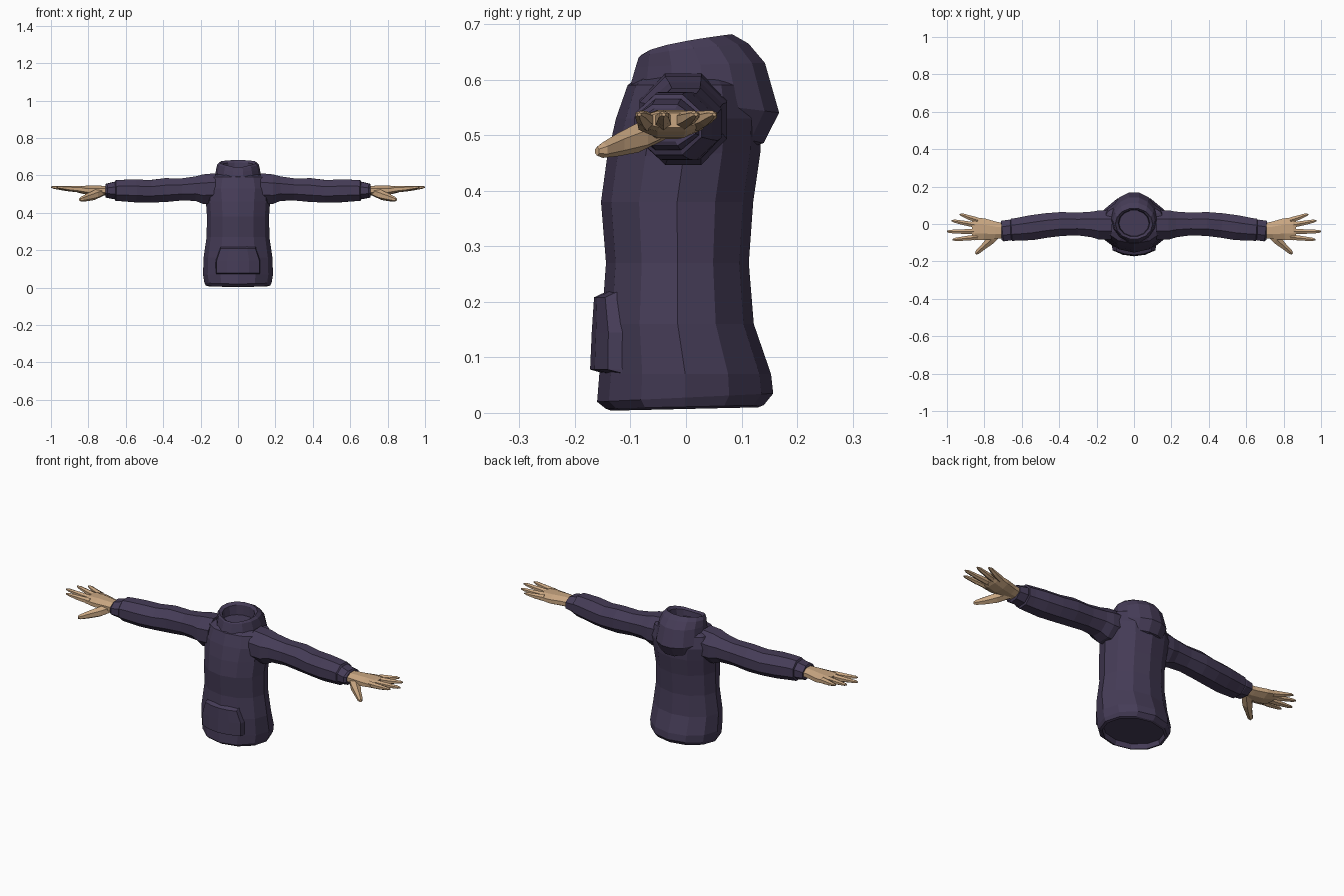
import bpy, bmesh, math
from mathutils import Vector


def material(name, rgb):
    m = bpy.data.materials.new(name)
    m.diffuse_color = (*rgb, 1)
    return m


cloth = material("dark purple cloth", (0.060, 0.045, 0.095))
skin = material("tan skin", (0.58, 0.38, 0.22))


def finish(bm, name, mat, mirror=False):
    bmesh.ops.recalc_face_normals(bm, faces=bm.faces[:])
    me = bpy.data.meshes.new(name)
    bm.to_mesh(me)
    bm.free()
    me.materials.append(mat)
    ob = bpy.data.objects.new(name, me)
    bpy.context.collection.objects.link(ob)
    if mirror:
        ob.modifiers.new("mirror", "MIRROR").use_mirror_merge = False
    return ob


def loft(bm, loops):
    """Skin a list of vertex loops and close both ends."""
    rings = [[bm.verts.new(p) for p in loop] for loop in loops]
    n = len(rings[0])
    for a, b in zip(rings, rings[1:]):
        for i in range(n):
            j = (i + 1) % n
            bm.faces.new((a[i], a[j], b[j], b[i]))
    bm.faces.new(rings[0][::-1])
    bm.faces.new(rings[-1])


def ring(rx, yf, yb, zf, zb, n=12, power=1.0):
    """Horizontal oval whose height goes from zf at the front to zb at the back."""
    pts = []
    for i in range(n):
        a = math.tau * i / n
        s = math.sin(a)
        t = max(0, (1 + s) / 2) ** power
        pts.append((rx * math.cos(a), (yf + yb) / 2 + s * (yb - yf) / 2, zf + (zb - zf) * t))
    return pts


def tube(bm, path, n=8):
    """Path points are x, y, z, half width, half height."""
    loops = []
    for i, (x, y, z, w, h) in enumerate(path):
        a, b = path[max(i - 1, 0)], path[min(i + 1, len(path) - 1)]
        d = Vector((b[0] - a[0], b[1] - a[1], 0)).normalized()
        side = Vector((-d.y, d.x, 0))
        loops.append([Vector((x, y, z)) + side * w * math.cos(math.tau * (k + .5) / n)
                      + Vector((0, 0, h * math.sin(math.tau * (k + .5) / n))) for k in range(n)])
    loft(bm, loops)


# Torso: half width, front y, back y, front z, back z
TORSO = [
    (0.172, -0.145, 0.140, 0.008, 0.014), (0.180, -0.160, 0.157, 0.020, 0.035),
    (0.187, -0.156, 0.153, 0.070, 0.070), (0.184, -0.152, 0.122, 0.160, 0.160),
    (0.168, -0.144, 0.113, 0.270, 0.270), (0.166, -0.153, 0.121, 0.380, 0.380),
    (0.172, -0.142, 0.134, 0.460, 0.470), (0.182, -0.126, 0.135, 0.530, 0.530),
    (0.165, -0.105, 0.120, 0.590, 0.590), (0.110, -0.080, 0.100, 0.622, 0.622)]
bm = bmesh.new()
loft(bm, [ring(0.155, -0.130, 0.125, 0.030, 0.034), ring(0.158, -0.135, 0.130, 0.004, 0.010)]
     + [ring(*r) for r in TORSO[:-1]] + [ring(0.115, -0.085, 0.10, 0.605, 0.605)])
finish(bm, "torso", cloth)

# Hood folded back, with an open collar
bm = bmesh.new()
loft(bm, [ring(*r, n=14, power=0.5) for r in [
    (0.100, -0.100, 0.110, 0.560, 0.475), (0.118, -0.104, 0.143, 0.585, 0.485),
    (0.128, -0.102, 0.171, 0.602, 0.540), (0.118, -0.094, 0.145, 0.620, 0.630),
    (0.112, -0.088, 0.115, 0.636, 0.665), (0.100, -0.082, 0.085, 0.640, 0.682),
    (0.084, -0.068, 0.076, 0.634, 0.668), (0.080, -0.065, 0.074, 0.610, 0.615)]])
finish(bm, "hood", cloth)


def torso_front(x, z):
    """Front surface of the torso at x and z."""
    for a, b in zip(TORSO, TORSO[1:]):
        if a[3] <= z <= b[3]:
            t = (z - a[3]) / (b[3] - a[3])
            rx, yf, yb = (a[k] + (b[k] - a[k]) * t for k in range(3))
            return (yf + yb) / 2 - (yb - yf) / 2 * math.sqrt(1 - (x / rx) ** 2)


# Front pocket: a raised patch, its edges tucked into the torso
bm = bmesh.new()
rows = [(0.070, 0.125), (0.078, 0.120), (0.145, 0.120), (0.208, 0.098), (0.222, 0.096)]
cols = (-1, -0.95, -0.5, 0, 0.5, 0.95, 1)
grid = []
for r, (z, w) in enumerate(rows):
    line = []
    for c, u in enumerate(cols):
        edge = r in (0, len(rows) - 1) or c in (0, len(cols) - 1)
        line.append(bm.verts.new((u * w, torso_front(u * w, z) + (0.012 if edge else -0.017), z)))
    grid.append(line)
for a, b in zip(grid, grid[1:]):
    for i in range(len(cols) - 1):
        bm.faces.new((a[i], a[i + 1], b[i + 1], b[i]))
finish(bm, "front_pocket", cloth)

# Sleeves with a baggy fold before the cuff
bm = bmesh.new()
tube(bm, [
    (0.120, -0.005, 0.530, 0.085, 0.088), (0.185, -0.005, 0.526, 0.085, 0.086),
    (0.225, -0.002, 0.529, 0.074, 0.071), (0.300, 0.000, 0.525, 0.066, 0.064),
    (0.390, 0.000, 0.521, 0.069, 0.069), (0.470, -0.008, 0.515, 0.071, 0.065),
    (0.550, -0.020, 0.517, 0.072, 0.066), (0.620, -0.028, 0.519, 0.066, 0.062),
    (0.655, -0.031, 0.519, 0.064, 0.059), (0.662, -0.031, 0.519, 0.050, 0.045)])
finish(bm, "sleeve", cloth, True)

bm = bmesh.new()
tube(bm, [(0.645, -0.032, 0.519, 0.052, 0.044), (0.662, -0.032, 0.519, 0.060, 0.050),
          (0.704, -0.038, 0.518, 0.060, 0.040), (0.708, -0.038, 0.518, 0.050, 0.032)])
finish(bm, "cuff", cloth, True)

# Hand: palm, four fingers and thumb
bm = bmesh.new()
tube(bm, [(0.690, -0.036, 0.518, 0.043, 0.027), (0.740, -0.034, 0.519, 0.050, 0.028),
          (0.800, -0.028, 0.520, 0.062, 0.027), (0.850, -0.026, 0.525, 0.066, 0.020),
          (0.865, -0.026, 0.527, 0.056, 0.014)])
for base_y, tip_x, tip_y in [(0.020, 0.932, 0.051), (-0.008, 0.975, 0.018),
                             (-0.041, 1.000, -0.040), (-0.070, 0.970, -0.084)]:
    tube(bm, [(0.835, base_y, 0.525, 0.017, 0.018),
              (0.5 * (0.835 + tip_x), 0.5 * (base_y + tip_y), 0.530, 0.014, 0.014),
              (tip_x - 0.015, tip_y + (base_y - tip_y) * 0.1, 0.536, 0.010, 0.008),
              (tip_x, tip_y, 0.537, 0.004, 0.003)], 6)
tube(bm, [(0.720, -0.040, 0.515, 0.026, 0.024), (0.765, -0.085, 0.496, 0.027, 0.027),
          (0.805, -0.122, 0.483, 0.018, 0.021), (0.837, -0.150, 0.473, 0.014, 0.014),
          (0.846, -0.160, 0.471, 0.006, 0.008)], 6)
finish(bm, "hand", skin, True)
